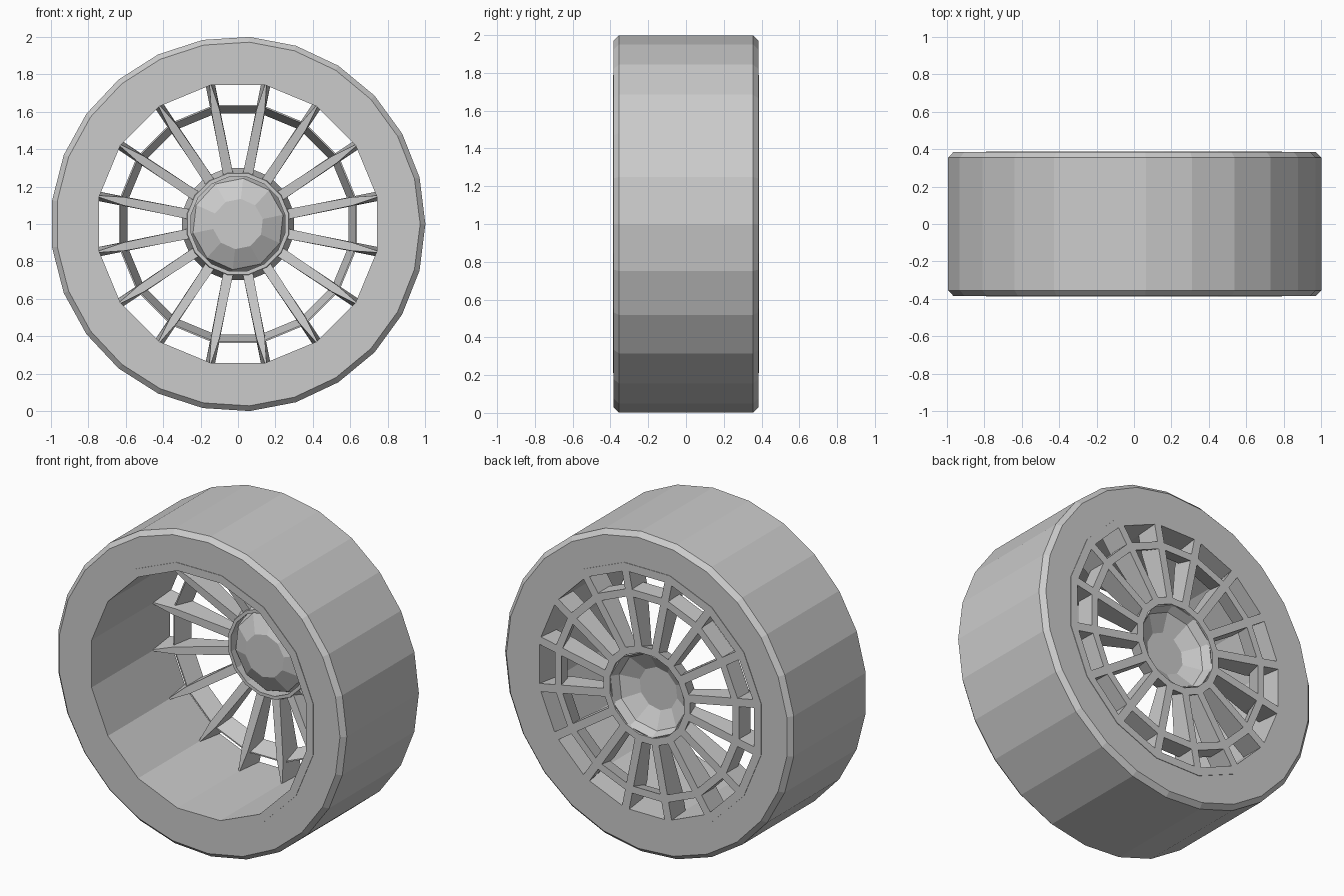
import bpy, bmesh, math
from math import cos, sin, tau

cube = bpy.data.objects.get("Cube")
if cube:
    bpy.data.objects.remove(cube, do_unlink=True)

grey = bpy.data.materials.new("plain_grey")
grey.use_nodes = True
grey.diffuse_color = (0.6, 0.6, 0.6, 1)
grey.node_tree.nodes["Principled BSDF"].inputs["Base Color"].default_value = (0.6, 0.6, 0.6, 1)

CENTRE_Z = 1.0
BACK = 0.386
SPOKES = 16
HALF_STEP = tau / SPOKES / 2


def finish(bm, name):
    """Turn a bmesh into a flat-shaded object on the axle."""
    bmesh.ops.recalc_face_normals(bm, faces=bm.faces)
    mesh = bpy.data.meshes.new(name)
    bm.to_mesh(mesh)
    bm.free()
    mesh.materials.append(grey)
    obj = bpy.data.objects.new(name, mesh)
    obj.location.z = CENTRE_Z
    bpy.context.collection.objects.link(obj)
    return obj


def lathe(name, profile, sides, start=0.0, closed=True, cap=False):
    """Revolve (radius, y) points about the y axis."""
    bm = bmesh.new()
    rings = []
    for r, y in profile:
        angles = [start + tau * i / sides for i in range(sides)]
        rings.append([bm.verts.new((r * cos(a), y, r * sin(a))) for a in angles])
    pairs = list(zip(rings, rings[1:]))
    if closed:
        pairs.append((rings[-1], rings[0]))
    for a, b in pairs:
        for i in range(sides):
            j = (i + 1) % sides
            bm.faces.new((a[i], a[j], b[j], b[i]))
    if cap:
        bm.faces.new(rings[-1])
    return finish(bm, name)


# Tyre: chamfered band with flat side walls
lathe("tyre", [(0.787, -0.383), (0.972, -0.383), (1.0, -0.355),
               (1.0, 0.355), (0.972, 0.383), (0.787, 0.383)], 25)

# Rim barrel inside the tyre
lathe("rim_barrel", [(0.755, -BACK), (0.805, -BACK), (0.805, BACK), (0.755, BACK)],
      SPOKES, HALF_STEP)

# Bracing ring across the spokes, tapering towards the inside
lathe("brace_ring", [(0.602, BACK), (0.648, BACK), (0.648, 0.27), (0.64, 0.27)],
      SPOKES, HALF_STEP)

# Hub collar that the spokes grow from
lathe("hub_collar", [(0.26, BACK), (0.305, BACK), (0.275, 0.29), (0.255, 0.29)],
      SPOKES, HALF_STEP)

# Hub cap: thin faceted dish bulging towards the front
cap = lathe("hub_cap", [(0.27, 0.375), (0.245, 0.32), (0.135, 0.262)], 10,
            0.2, closed=False, cap=True)
shell = cap.modifiers.new("thickness", "SOLIDIFY")
shell.thickness = 0.01

# Spokes: wedges that deepen and sharpen towards the rim
bm = bmesh.new()
for k in range(SPOKES):
    a = HALF_STEP + tau * k / SPOKES

    def corner(r, side, y):
        return bm.verts.new((r * cos(a) - side * sin(a), y, r * sin(a) + side * cos(a)))

    sections = []
    for r, front_half, front_y in ((0.265, 0.027, 0.3), (0.62, 0.022, 0.24), (0.76, 0.004, 0.22)):
        sections.append([corner(r, -0.025, BACK), corner(r, 0.025, BACK),
                         corner(r, front_half, front_y), corner(r, -front_half, front_y)])
    for s, t in zip(sections, sections[1:]):
        for i in range(4):
            j = (i + 1) % 4
            bm.faces.new((s[i], s[j], t[j], t[i]))
    bm.faces.new(sections[0])
    bm.faces.new(sections[-1])
finish(bm, "spokes")
